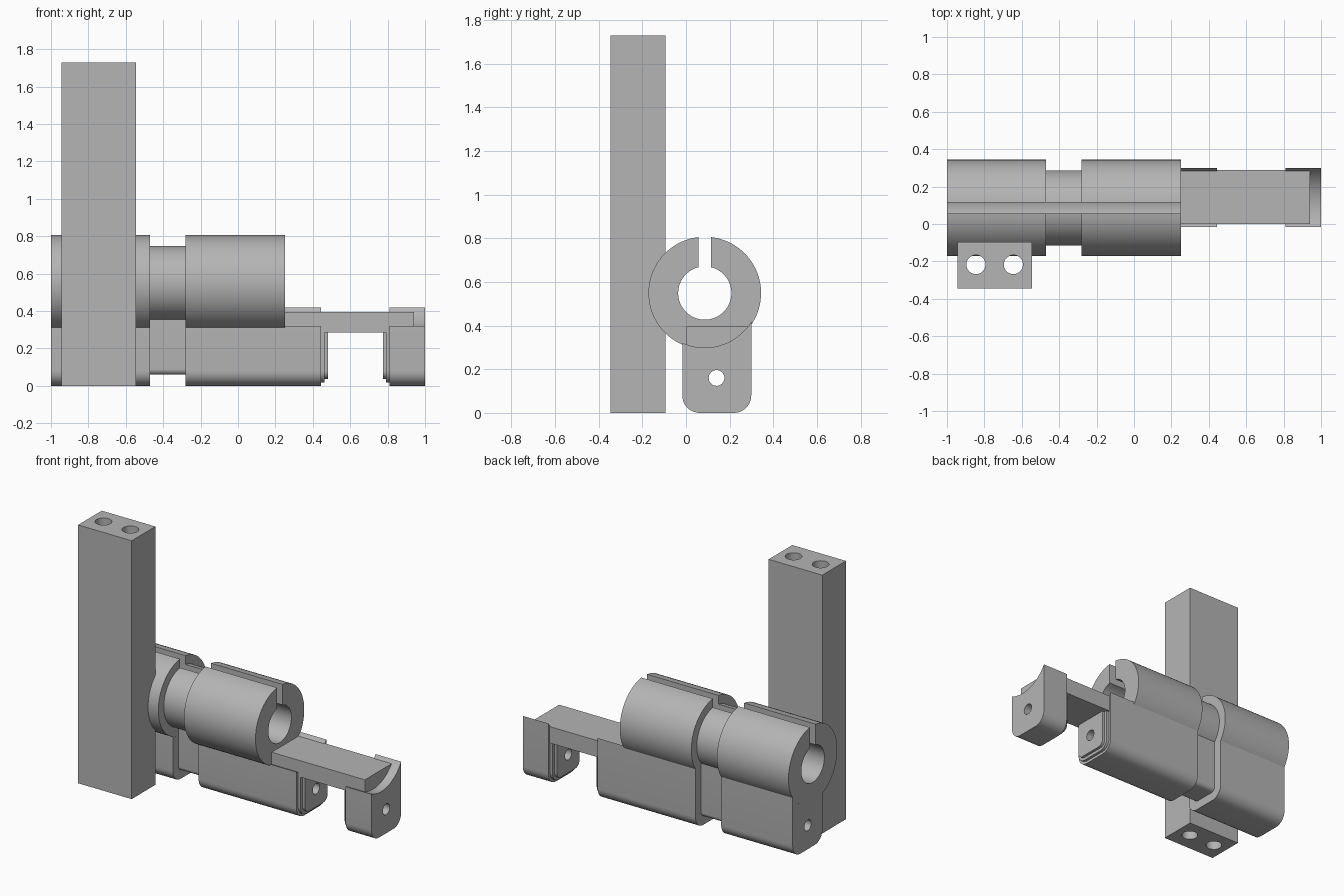
import bpy, bmesh, math
from mathutils import Matrix

if "Cube" in bpy.data.objects:
    bpy.data.objects.remove(bpy.data.objects["Cube"], do_unlink=True)

grey = bpy.data.materials.new("plain grey")
grey.use_nodes = True
COLOUR = (0.46, 0.46, 0.46, 1)
grey.diffuse_color = COLOUR
grey.node_tree.nodes["Principled BSDF"].inputs["Base Color"].default_value = COLOUR

CY, CZ = 0.086, 0.549          # barrel axis
BORE, BIG, SMALL, SADDLE = 0.122, 0.258, 0.2, 0.25
SLOT = 0.029                   # half width of the slot
Y0, Y1 = -0.017, 0.299         # sides of the lower housing


def arc(cy, cz, r, a, b, n):
    return [(cy + r * math.cos(a + (b - a) * i / n),
             cz + r * math.sin(a + (b - a) * i / n)) for i in range(n + 1)]


def add_object(name, bm):
    bmesh.ops.recalc_face_normals(bm, faces=bm.faces)
    mesh = bpy.data.meshes.new(name)
    bm.to_mesh(mesh)
    bm.free()
    mesh.materials.append(grey)
    obj = bpy.data.objects.new(name, mesh)
    bpy.context.collection.objects.link(obj)
    return obj


def extrude_x(name, profile, x0, x1):
    """Extrude a closed (y, z) outline along x."""
    bm = bmesh.new()
    face = bm.faces.new([bm.verts.new((x0, y, z)) for y, z in profile])
    out = bmesh.ops.extrude_face_region(bm, geom=[face])["geom"]
    bmesh.ops.translate(bm, vec=(x1 - x0, 0, 0),
                        verts=[v for v in out if isinstance(v, bmesh.types.BMVert)])
    return add_object(name, bm)


def box(name, x, y, z):
    return extrude_x(name, [(y[0], z[0]), (y[1], z[0]), (y[1], z[1]), (y[0], z[1])], *x)


def drill(obj, centre, radius, axis):
    """Cut a round hole all the way through a part."""
    bm = bmesh.new()
    matrix = Matrix.Translation(centre)
    if axis == "X":
        matrix = matrix @ Matrix.Rotation(math.pi / 2, 4, "Y")
    bmesh.ops.create_cone(bm, cap_ends=True, segments=32, radius1=radius,
                          radius2=radius, depth=5, matrix=matrix)
    cutter = add_object("hole_cutter", bm)
    cutter.hide_render = True
    mod = obj.modifiers.new("hole", "BOOLEAN")
    mod.operation, mod.solver, mod.object = "DIFFERENCE", "EXACT", cutter
    bpy.context.view_layer.objects.active = obj
    bpy.ops.object.modifier_apply(modifier=mod.name)
    bpy.data.objects.remove(cutter, do_unlink=True)


def barrel(name, r, x0, x1):
    """Slotted tube: C-shaped outline with the gap on top."""
    a, b = math.acos(SLOT / r), math.acos(SLOT / BORE)
    outline = arc(CY, CZ, r, math.pi - a, 2 * math.pi + a, 72)
    outline += arc(CY, CZ, BORE, 2 * math.pi + b, math.pi - b, 48)
    return extrude_x(name, outline, x0, x1)


def housing(name, x0, x1, inset=0, r=SADDLE, round_r=0.08):
    """Block with round lower corners and a saddle-shaped top."""
    y0, y1, z0 = Y0 + inset, Y1 - inset, inset
    c = max(round_r - inset, 0.03)
    outline = arc(y0 + c, z0 + c, c, math.pi, 1.5 * math.pi, 10)
    outline += arc(y1 - c, z0 + c, c, -math.pi / 2, 0, 10)
    outline += arc(CY, CZ, r, -math.acos((y1 - CY) / r), -math.acos((y0 - CY) / r), 24)
    obj = extrude_x(name, outline, x0, x1)
    drill(obj, (0, 0.14, 0.16), 0.036, "X")
    return obj


# Slotted barrel with a narrow neck
parts = [barrel("rear_barrel", BIG, -1, -0.47),
         barrel("barrel_neck", SMALL, -0.47, -0.28),
         barrel("front_barrel", BIG, -0.28, 0.25)]

# Lower housing, its neck, and the separate end block
parts += [housing("rear_housing", -1, -0.47, r=BIG),
          housing("housing_neck", -0.47, -0.28, inset=0.06, r=SMALL),
          housing("front_housing", -0.28, 0.445),
          housing("end_block", 0.81, 1)]

# Stepped bosses facing each other across the gap
for name, x, d in (("housing", 0.445, 1), ("end_block", 0.81, -1)):
    for i, inset in enumerate((0.018, 0.038)):
        a, b = sorted((x + d * 0.018 * i, x + d * 0.018 * (i + 1)))
        parts.append(housing(f"{name}_boss_{i + 1}", a, b, inset))

# Flat bridge joining housing and end block
parts.append(box("bridge_bar", (0.25, 0.94), (0, 0.29), (0.285, 0.395)))

# Upright post with two long holes
post = box("upright_post", (-0.943, -0.546), (-0.345, -0.095), (0, 1.73))
for x in (-0.845, -0.645):
    drill(post, (x, -0.217, 0.8), 0.051, "Z")
parts.append(post)

# Smooth curved walls, keep corners sharp
bpy.ops.object.select_all(action="DESELECT")
for obj in parts:
    obj.select_set(True)
bpy.context.view_layer.objects.active = post
bpy.ops.object.shade_smooth_by_angle(angle=math.radians(30))
